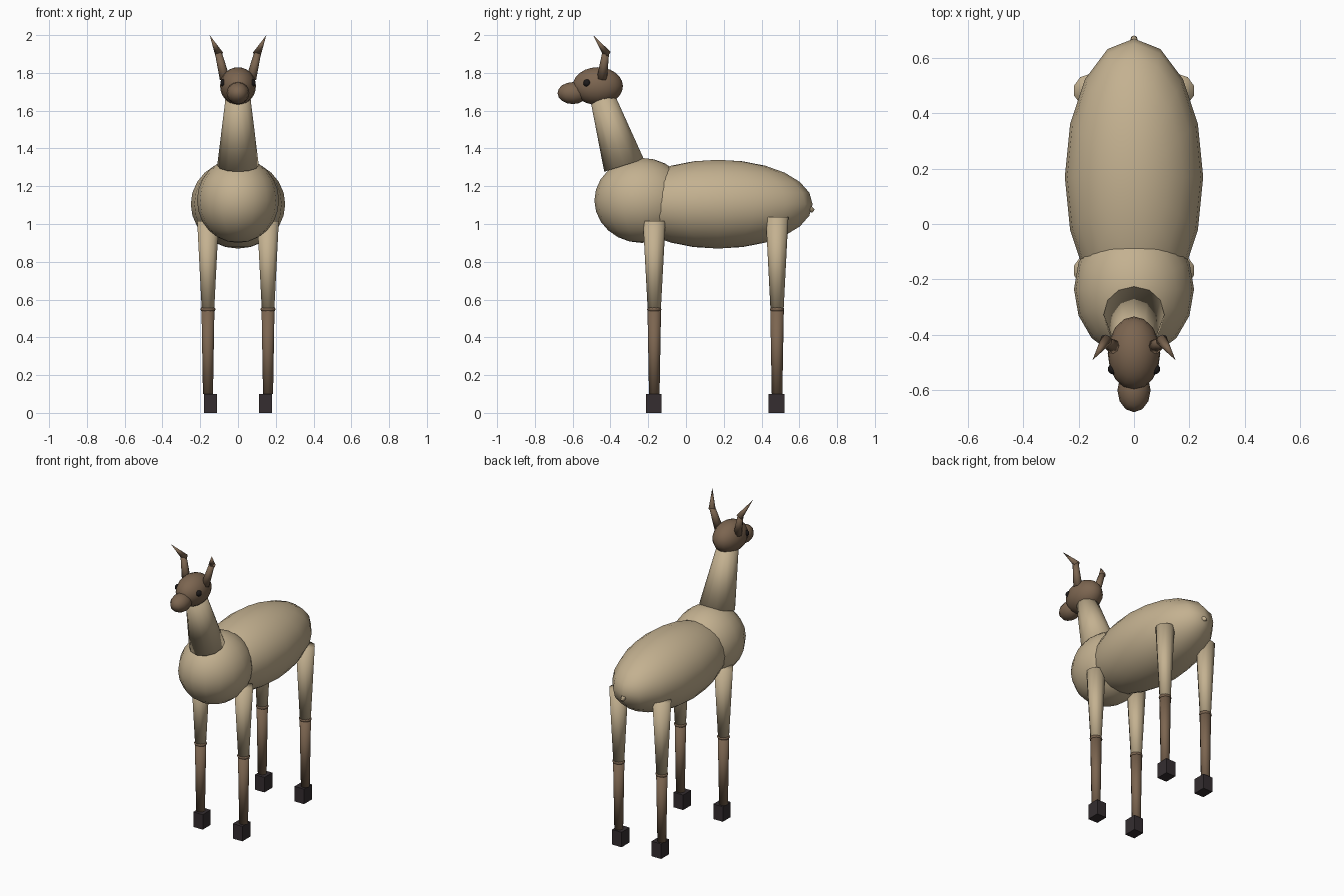
import bpy
from mathutils import Vector

default = bpy.data.objects.get("Cube")
if default:
    bpy.data.objects.remove(default, do_unlink=True)


def material(name, rgb):
    m = bpy.data.materials.new(name)
    m.use_nodes = True
    color = (*rgb, 1)
    m.diffuse_color = color
    m.node_tree.nodes["Principled BSDF"].inputs["Base Color"].default_value = color
    return m


TAN = material("tan coat", (0.55, 0.44, 0.28))
BROWN = material("brown coat", (0.20, 0.13, 0.08))
HOOF = material("dark hoof", (0.035, 0.027, 0.03))
BLACK = material("black eye", (0.012, 0.01, 0.01))


def finish(name, mat, smooth=True):
    ob = bpy.context.object
    ob.name = ob.data.name = name
    ob.data.materials.append(mat)
    for p in ob.data.polygons:
        p.use_smooth = smooth
    return ob


def ellipsoid(name, center, radii, mat, segments=16, rings=12):
    bpy.ops.mesh.primitive_uv_sphere_add(segments=segments, ring_count=rings,
                                         radius=1, location=center)
    bpy.context.object.scale = radii
    return finish(name, mat)


def taper(name, start, end, r1, r2, mat, sides=10):
    """Tapered limb running from start to end."""
    a, b = Vector(start), Vector(end)
    bpy.ops.mesh.primitive_cone_add(vertices=sides, radius1=r1, radius2=r2,
                                    depth=(b - a).length, location=(a + b) / 2)
    ob = bpy.context.object
    ob.rotation_mode = 'QUATERNION'
    ob.rotation_quaternion = Vector((0, 0, 1)).rotation_difference(b - a)
    return finish(name, mat)


# Trunk
ellipsoid("body", (0, 0.17, 1.105), (0.25, 0.5, 0.235), TAN)
ellipsoid("chest", (0, -0.235, 1.125), (0.217, 0.25, 0.225), TAN)
taper("neck", (0, -0.328, 1.31), (0, -0.452, 1.70), 0.11, 0.062, TAN, 12)
taper("tail", (0, 0.63, 1.10), (0, 0.675, 1.068), 0.025, 0.01, TAN, 8)

# Head
ellipsoid("head", (0, -0.467, 1.73), (0.095, 0.133, 0.10), BROWN)
ellipsoid("muzzle", (0, -0.6, 1.693), (0.06, 0.08, 0.058), BROWN, 12, 8)

for side, s in (("left", 1), ("right", -1)):
    ellipsoid(f"{side}_eye", (s * 0.075, -0.524, 1.746), (0.02, 0.02, 0.02),
              BLACK, 10, 8)

    # Horns: a stem and a forward-bent point
    elbow = (s * 0.105, -0.425, 1.91)
    taper(f"{side}_horn_stem", (s * 0.07, -0.445, 1.77), elbow, 0.027, 0.018, BROWN, 8)
    taper(f"{side}_horn_tip", (s * 0.1, -0.418, 1.90), (s * 0.15, -0.492, 2.0),
          0.022, 0, BROWN, 8)

    # Legs
    for end, y, top in (("front", -0.168, 1.015), ("rear", 0.482, 1.037)):
        part, x = f"{side}_{end}", s * 0.159
        taper(f"{part}_upper_leg", (x, y, 0.55), (x, y, top), 0.035, 0.06, TAN)
        ellipsoid(f"{part}_knee", (x, y, 0.548), (0.04, 0.038, 0.02), BROWN, 12, 8)
        taper(f"{part}_lower_leg", (x, y, 0.10), (x, y, 0.55), 0.028, 0.036, BROWN)
        bpy.ops.mesh.primitive_cube_add(size=1, location=(s * 0.146, y - 0.003, 0.05))
        bpy.context.object.scale = (0.07, 0.084, 0.10)
        finish(f"{part}_hoof", HOOF, smooth=False)
